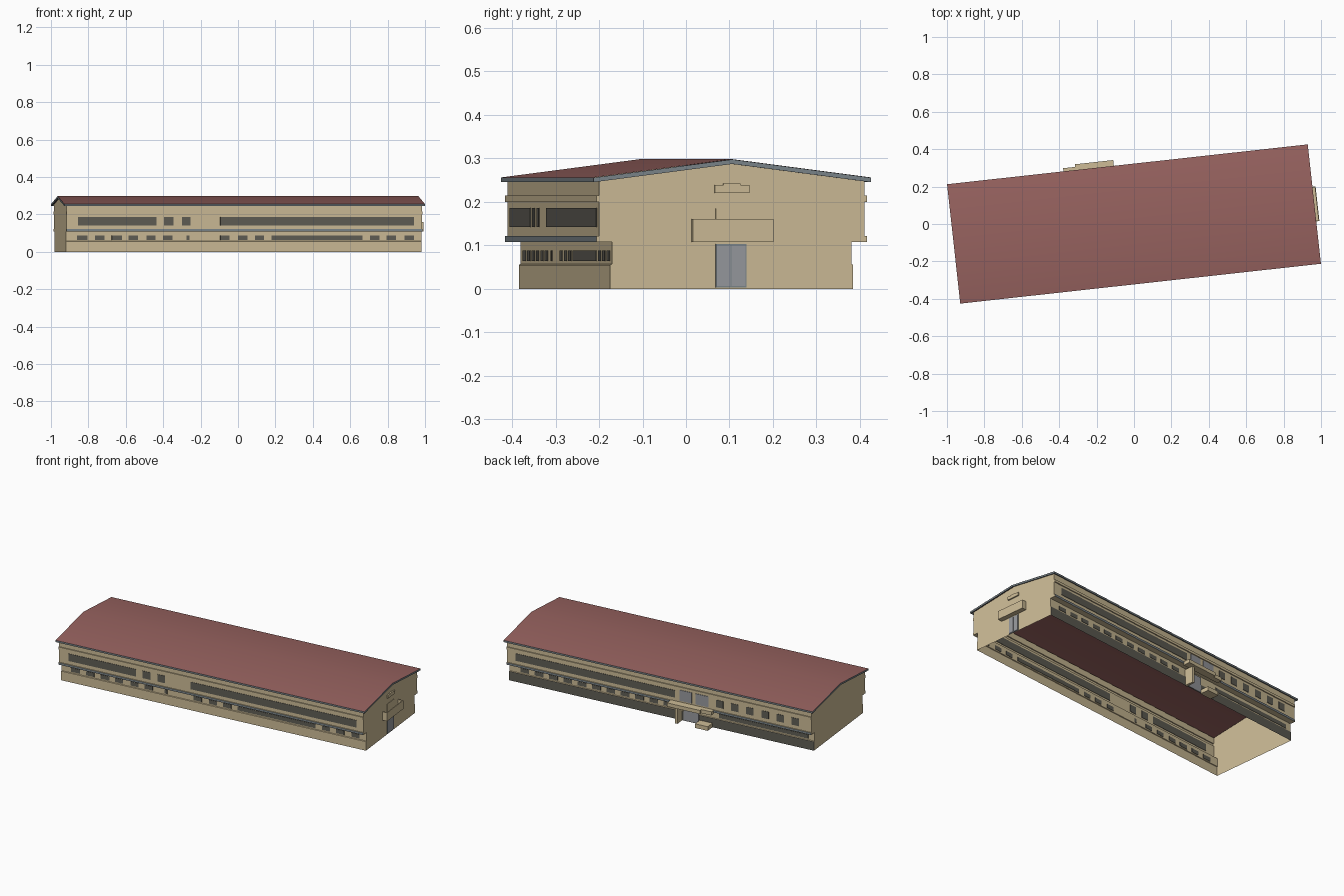
import bpy, bmesh, math

if "Cube" in bpy.data.objects:
    bpy.data.objects.remove(bpy.data.objects["Cube"])

ANGLE = math.radians(6.3)          # whole building is turned on the ground
C, S = math.cos(ANGLE), math.sin(ANGLE)
END = 0.957                        # half length of the walls


def material(name, r, g, b):
    m = bpy.data.materials.new(name)
    m.diffuse_color = (r, g, b, 1)
    m.use_nodes = True
    m.node_tree.nodes["Principled BSDF"].inputs["Base Color"].default_value = m.diffuse_color
    return m


TAN = material("tan_plaster", 0.61, 0.50, 0.305)
RED = material("roof_red", 0.31, 0.123, 0.115)
GLASS = material("dark_grey", 0.115, 0.11, 0.09)
TRIM = material("trim_grey", 0.20, 0.235, 0.255)
DOOR = material("door_grey", 0.31, 0.32, 0.34)


def finish(name, bm, *mats):
    me = bpy.data.meshes.new(name)
    bm.normal_update()
    bm.to_mesh(me)
    bm.free()
    for m in mats:
        me.materials.append(m)
    ob = bpy.data.objects.new(name, me)
    ob.rotation_euler.z = ANGLE
    bpy.context.collection.objects.link(ob)
    return ob


def boxes(name, mat, specs):
    """One object made of boxes given as (u0, u1, v0, v1, z0, z1)."""
    bm = bmesh.new()
    for u0, u1, v0, v1, z0, z1 in specs:
        vs = bmesh.ops.create_cube(bm, size=1)["verts"]
        for v in vs:
            v.co.x = u0 if v.co.x < 0 else u1
            v.co.y = v0 if v.co.y < 0 else v1
            v.co.z = z0 if v.co.z < 0 else z1
    return finish(name, bm, mat)


# Walls: stepped half profile, mirrored, swept along the length, open below
half = [(0.281, 0), (0.281, 0.055), (0.277, 0.057), (0.277, 0.108), (0.313, 0.108),
        (0.313, 0.121), (0.307, 0.121), (0.307, 0.2), (0.313, 0.2), (0.313, 0.215),
        (0.307, 0.215), (0.307, 0.252)]
profile = half + [(0, 0.292)] + [(-v, z) for v, z in reversed(half)]
bm = bmesh.new()
left = [bm.verts.new((-END, v, z)) for v, z in profile]
right = [bm.verts.new((END, v, z)) for v, z in profile]
for i in range(len(profile) - 1):
    if profile[i][1] > 0.25 and profile[i + 1][1] > 0.25:
        continue                    # no ceiling under the roof
    f = bm.faces.new((left[i], left[i + 1], right[i + 1], right[i]))
    mid = f.calc_center_median()
    if 0.11 < mid.z < 0.12:
        f.material_index = 1        # ledge band
    if mid.z < 0.05 and mid.y > 0:
        f.material_index = 2        # dark plinth on the back
bm.faces.new(left[::-1])
bm.faces.new(right)
finish("walls", bm, TAN, TRIM, GLASS)

# Roof: one smooth folded sheet
RU, RV, EAVE, RIDGE = 0.970, 0.321, 0.256, 0.298
bm = bmesh.new()
rows = [[bm.verts.new((u, v, z)) for u in (-RU, RU)]
        for v, z in ((-RV, EAVE), (0, RIDGE), (RV, EAVE))]
for a, b in zip(rows, rows[1:]):
    bm.faces.new((a[0], a[1], b[1], b[0])).smooth = True
finish("roof", bm, RED)

# Eave and gable trim just under the roof edge
boxes("eave_trim", TRIM, [(-RU, RU, min(s * RV, s * 0.315), max(s * RV, s * 0.315),
                           0.245, 0.2555) for s in (-1, 1)])
bm = bmesh.new()
line = [(-RV, EAVE), (0, RIDGE), (RV, EAVE)]
ring = [(v, z - 0.0005) for v, z in line] + [(v, z - 0.011) for v, z in reversed(line)]
for u in (-RU, RU - 0.006):
    f = bm.faces.new([bm.verts.new((u, v, z)) for v, z in ring])
    ext = bmesh.ops.extrude_face_region(bm, geom=[f], use_keep_orig=True)["geom"]
    for v in ext:
        if isinstance(v, bmesh.types.BMVert):
            v.co.x += 0.006
bmesh.ops.recalc_face_normals(bm, faces=bm.faces)
finish("gable_trim", bm, TRIM)


def windows(name, v, z0, z1, spans):
    boxes(name, GLASS, [(a, b, v - 0.002, v + 0.002, z0, z1) for a, b in spans])


def front(spans, v):                # world x on the front wall to length position
    return [((a + v * S) / C, (b + v * S) / C) for a, b in spans]


# Front windows
windows("front_upper_windows", -0.307, 0.142, 0.186, front(
    [(-0.855, -0.435), (-0.395, -0.345), (-0.30, -0.255), (-0.095, 0.94)], -0.307))
windows("front_lower_windows", -0.277, 0.064, 0.088, front(
    [(-0.86, -0.805), (-0.765, -0.715), (-0.675, -0.62), (-0.585, -0.535),
     (-0.49, -0.44), (-0.40, -0.35), (-0.275, -0.26), (-0.095, -0.045), (0, 0.05),
     (0.09, 0.14), (0.18, 0.665), (0.705, 0.755), (0.795, 0.845), (0.89, 0.94)], -0.277))

# Back windows
squares = [(-0.38 - 0.095 * i - 0.023, -0.38 - 0.095 * i + 0.023) for i in range(6)]
windows("back_upper_windows", 0.307, 0.142, 0.186, [(-0.10, 0.90)] + squares)
row = [(0.86 - 0.09 * i - 0.027, 0.86 - 0.09 * i + 0.027) for i in range(11)]
windows("back_lower_windows", 0.277, 0.064, 0.088, row + [(-0.92, -0.36)])

# Back entrance: canopy with parapet, post, doors, porch block
boxes("back_canopy", TAN, [(-0.344, -0.073, 0.307, 0.338, 0.10, 0.122),
                           (-0.28, -0.073, 0.338, 0.352, 0.10, 0.122)])
boxes("back_porch", TAN, [(-0.32, -0.24, 0.277, 0.335, 0, 0.025),
                          (-0.13, -0.115, 0.277, 0.335, 0, 0.10)])
boxes("back_doors", DOOR, [(-0.235, -0.14, 0.278, 0.284, 0.004, 0.098),
                           (-0.31, -0.23, 0.305, 0.310, 0.13, 0.195),
                           (-0.205, -0.13, 0.305, 0.310, 0.13, 0.195)])

# Right gable: hollow balcony, balcony door, small hood
O = 0.987
boxes("gable_balcony", TAN, [(END, O, -0.093, 0.093, 0.108, 0.114),
                             (O - 0.005, O, -0.093, 0.093, 0.108, 0.16),
                             (END, O, -0.093, -0.088, 0.108, 0.16),
                             (END, O, 0.088, 0.093, 0.108, 0.16)])
boxes("balcony_door", TAN, [(END, END + 0.003, -0.037, 0.036, 0.114, 0.185)])
boxes("gable_hood", TAN, [(END, END + 0.008, -0.04, 0.04, 0.22, 0.239),
                          (END, END + 0.008, -0.02, 0.02, 0.239, 0.242)])

# Gable entrance door: frame and two leaves
boxes("door_frame", TRIM, [(END - 0.001, END + 0.002, -0.037, 0.034, 0.003, 0.103)])
boxes("door_leaves", DOOR, [(END, END + 0.004, -0.034, -0.003, 0.006, 0.100),
                            (END, END + 0.004, -0.001, 0.031, 0.006, 0.100)])
